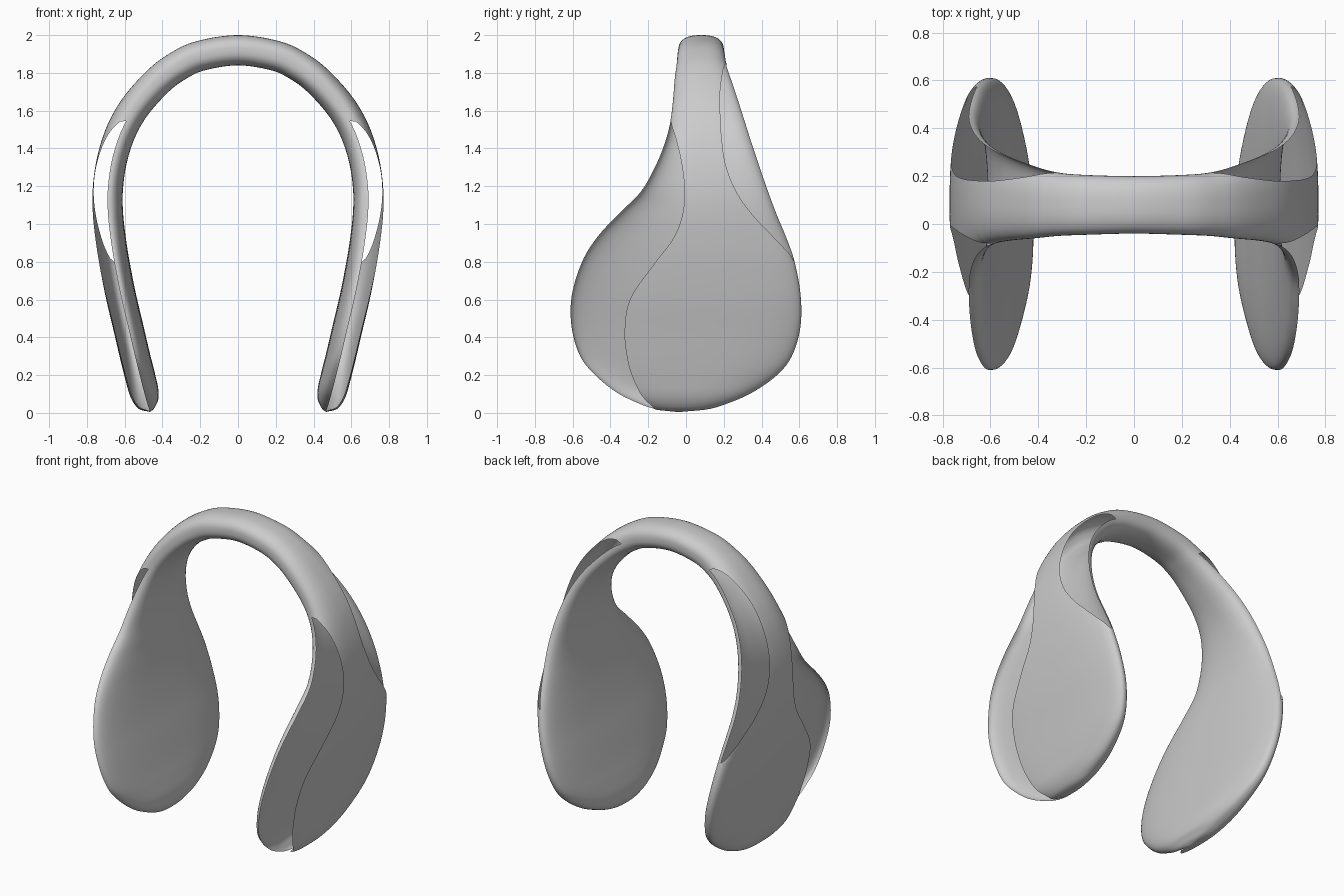
import bpy, bmesh
from math import cos, sin, acos, pi, copysign
from mathutils import Vector

if "Cube" in bpy.data.objects:
    bpy.data.objects.remove(bpy.data.objects["Cube"])

# Stations from crown to paddle tip:
# x, z of the mid-line, half thickness, front/back silhouette y, front/back edge y of the outer layer
ROWS = [
    (0, 1.92, .08, -.04, .20, -.04, .20),
    (.20, 1.89, .08, -.045, .205, -.045, .205),
    (.32, 1.835, .08, -.05, .215, -.05, .215),
    (.42, 1.76, .08, -.06, .24, -.06, .195),
    (.53, 1.64, .08, -.07, .28, -.07, .18),
    (.60, 1.53, .08, -.085, .315, -.08, .182),
    (.645, 1.42, .08, -.115, .35, -.05, .19),
    (.675, 1.30, .08, -.165, .39, -.022, .21),
    (.69, 1.17, .08, -.24, .435, -.008, .265),
    (.688, 1.05, .08, -.36, .48, -.02, .355),
    (.675, .93, .08, -.47, .53, -.07, .47),
    (.655, .80, .08, -.55, .575, -.17, .575),
    (.62, .62, .08, -.605, .607, -.295, .607),
    (.58, .45, .08, -.605, .605, -.325, .605),
    (.545, .30, .08, -.56, .56, -.31, .56),
    (.52, .20, .08, -.48, .48, -.28, .48),
    (.497, .11, .077, -.37, .35, -.235, .35),
    (.48, .05, .06, -.25, .21, -.18, .21),
    (.47, .02, .03, -.16, .10, -.15, .10),
    (.467, .005, 0, -.05, -.03, -.05, -.03),
]
STEPS, ACROSS, POWER = 7, 32, 2.5


def catmull(a, b, c, d, t):
    return 0.5 * (2*b + (c - a)*t + (2*a - 5*b + 4*c - d)*t*t + (3*b - a - 3*c + d)*t**3)


def stations():
    first = (-ROWS[1][0],) + ROWS[1][1:]
    last = tuple(2*p - q for p, q in zip(ROWS[-1], ROWS[-2]))
    rows = [first] + ROWS + [last]
    out = []
    for i in range(1, len(rows) - 2):
        for s in range(STEPS):
            out.append([catmull(*v, s / STEPS) for v in zip(*rows[i-1:i+3])])
    return out + [list(ROWS[-1])]


def angle(u):
    u = max(-1, min(1, u))
    return acos(copysign(abs(u) ** (POWER / 2), u))


def layer(bm, path, side):
    """Grid of one layer: side -1 = inner (full teardrop), +1 = outer (cut away)."""
    grid = []
    for i, (x, z, h, yf, yb, cf, cb) in enumerate(path):
        a, b = path[max(i-1, 0)], path[min(i+1, len(path)-1)]
        d = Vector((b[0] - a[0], 0, b[1] - a[1])).normalized()
        n = Vector((0, 0, 1)) if i == 0 else Vector((-d.z, 0, d.x))
        yc, w = (yf + yb) / 2, max((yb - yf) / 2, 1e-4)
        t0, t1 = pi, 0
        if side > 0:
            t0 = angle((cf - yc) / w) if cf - yf > .002 else pi
            t1 = angle((cb - yc) / w) if yb - cb > .002 else 0
        row = []
        for k in range(ACROSS + 1):
            t = t0 + (t1 - t0) * k / ACROSS
            u = copysign(abs(cos(t)) ** (2 / POWER), cos(t))
            off = side * max(h, 0) * max(sin(t), 0) ** (2 / POWER)
            p = Vector((x, yc + w * u, z)) + n * off
            if i == 0:
                p.x = 0
            row.append(bm.verts.new(p))
        grid.append(row)
    for r, s in zip(grid, grid[1:]):
        for k in range(ACROSS):
            f = [r[k], s[k], s[k+1], r[k+1]]
            bm.faces.new(f if side > 0 else f[::-1])


# Hollow band and paddles: inner and outer layers joined along the uncut rims
bm = bmesh.new()
path = stations()
layer(bm, path, -1)
layer(bm, path, 1)
bmesh.ops.remove_doubles(bm, verts=bm.verts, dist=.0004)
bmesh.ops.dissolve_degenerate(bm, edges=bm.edges, dist=.0001)
me = bpy.data.meshes.new("band_shell")
bm.to_mesh(me)
bm.free()
band = bpy.data.objects.new("band_shell", me)
bpy.context.collection.objects.link(band)
for p in me.polygons:
    p.use_smooth = True

# Left half
mirror = band.modifiers.new("mirror", 'MIRROR')
mirror.use_clip = True
mirror.merge_threshold = .0005
